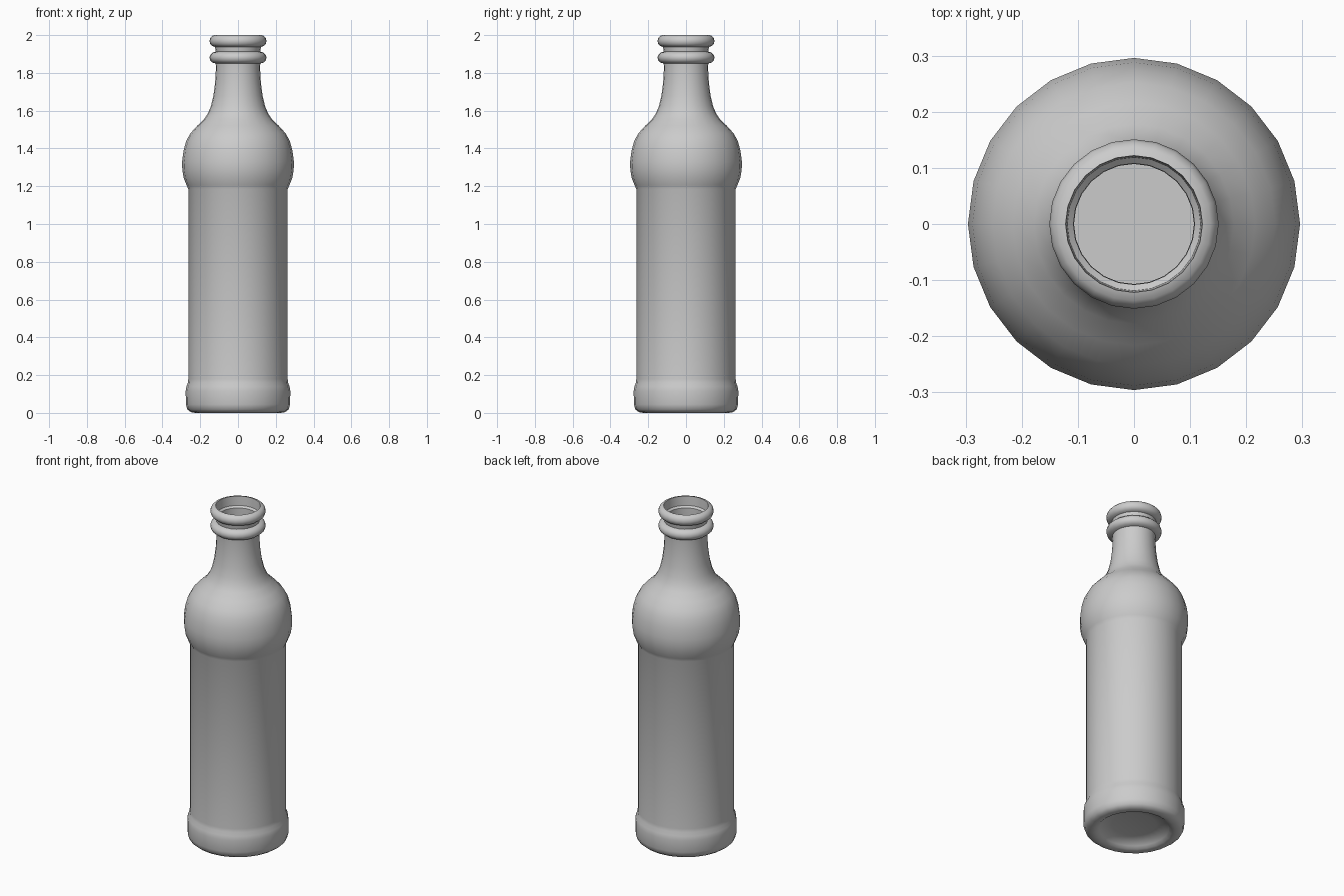
import bpy, bmesh, math

cube = bpy.data.objects.get("Cube")
if cube:
    bpy.data.objects.remove(cube, do_unlink=True)

SIDES = 24

grey = bpy.data.materials.new("grey_glass")
grey.use_nodes = True
colour = (0.6, 0.6, 0.6, 1.0)
grey.diffuse_color = colour
grey.node_tree.nodes["Principled BSDF"].inputs["Base Color"].default_value = colour


def lathe(name, profile):
    """Revolve (radius, height) points round z; a zero radius closes an end."""
    bm = bmesh.new()
    rings = []
    for r, z in profile:
        if r == 0:
            rings.append([bm.verts.new((0, 0, z))] * SIDES)
        else:
            angles = [2 * math.pi * i / SIDES for i in range(SIDES)]
            rings.append([bm.verts.new((r * math.cos(a), r * math.sin(a), z)) for a in angles])
    for low, high in zip(rings, rings[1:]):
        for i in range(SIDES):
            j = (i + 1) % SIDES
            bm.faces.new(dict.fromkeys((low[i], low[j], high[j], high[i])))
    bmesh.ops.recalc_face_normals(bm, faces=bm.faces)
    mesh = bpy.data.meshes.new(name)
    bm.to_mesh(mesh)
    bm.free()
    mesh.materials.append(grey)
    obj = bpy.data.objects.new(name, mesh)
    bpy.context.collection.objects.link(obj)
    bpy.ops.object.select_all(action="DESELECT")
    obj.select_set(True)
    bpy.context.view_layer.objects.active = obj
    bpy.ops.object.shade_smooth_by_angle(angle=math.radians(40))
    return obj


def bead(z, root, bulge, half):
    """Half-round ring profile standing out from the neck."""
    steps = [math.radians(a) for a in range(-90, 91, 30)]
    return [(root + bulge * math.cos(a), z + half * math.sin(a)) for a in steps]


# Hollow underside and rounded foot
base = [(0, 0.045), (0.12, 0.042), (0.17, 0.032), (0.19, 0.016), (0.205, 0.004),
        (0.225, 0.0), (0.25, 0.004), (0.268, 0.018), (0.276, 0.045),
        (0.277, 0.115), (0.273, 0.14), (0.265, 0.16)]
# Straight body, swollen shoulder and tapering neck
body = [(0.263, 0.18), (0.263, 1.185), (0.272, 1.205), (0.288, 1.245), (0.295, 1.29),
        (0.296, 1.33), (0.288, 1.39), (0.274, 1.44), (0.252, 1.48), (0.216, 1.52),
        (0.178, 1.557), (0.158, 1.588), (0.143, 1.625), (0.13, 1.68), (0.121, 1.75),
        (0.117, 1.82)]
# Two beads at the mouth
mouth = bead(1.881, 0.118, 0.033, 0.031) + bead(1.969, 0.122, 0.029, 0.031)
# Stepped lip and inner wall down to the floor
inside = [(0.121, 1.985), (0.119, 1.945), (0.108, 1.935), (0.107, 1.80), (0.112, 1.74),
          (0.133, 1.62), (0.168, 1.55), (0.24, 1.47), (0.276, 1.39), (0.283, 1.31),
          (0.275, 1.245), (0.251, 1.19), (0.251, 0.17), (0.262, 0.11), (0.25, 0.06),
          (0, 0.06)]

lathe("bottle", base + body + mouth + inside)
